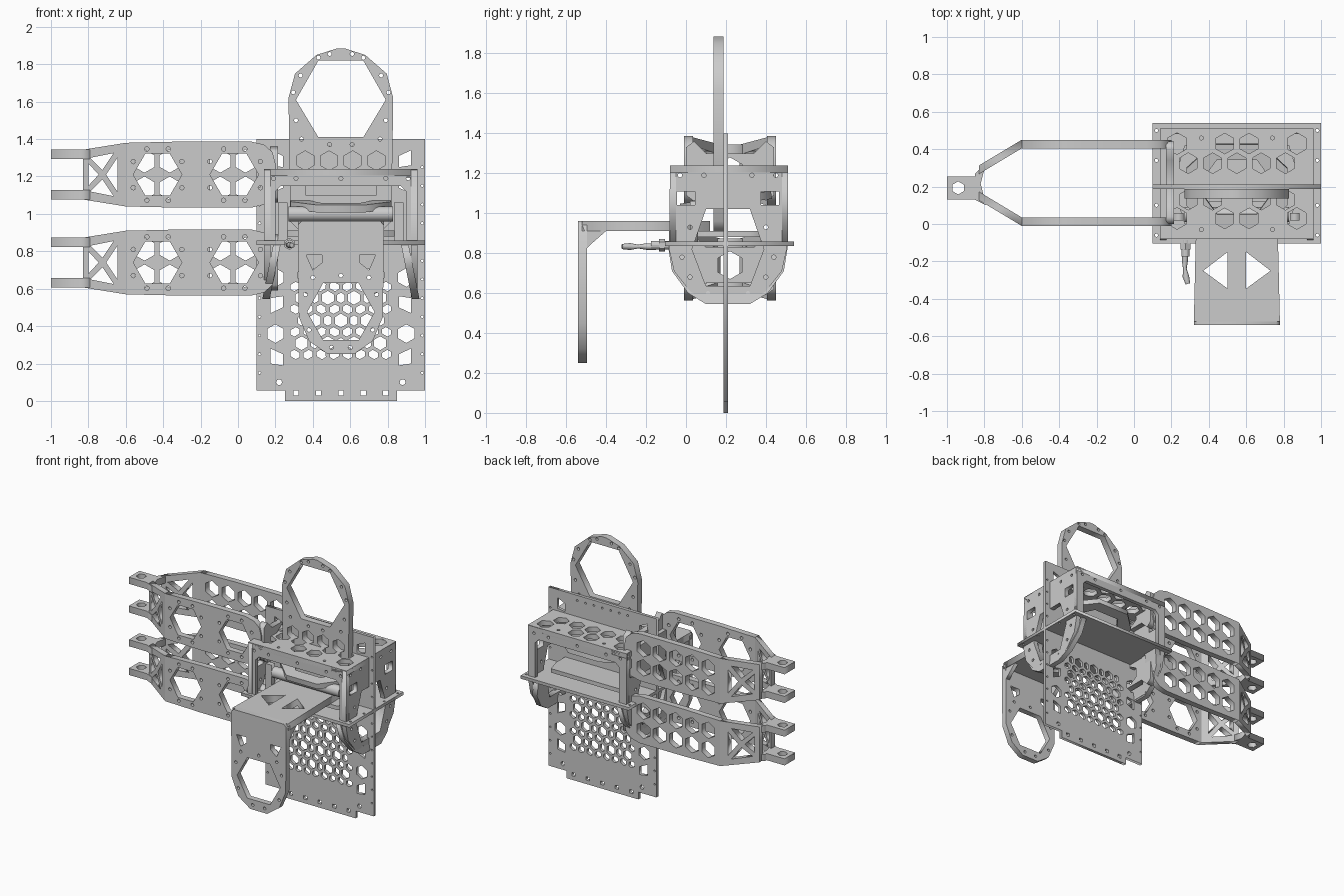
import bpy, bmesh, math
from mathutils import Matrix, Vector

# axis maps: local (u, v, w = thickness) to world
XY = Matrix(((1, 0, 0), (0, 1, 0), (0, 0, 1))).to_4x4()
XZ = Matrix(((1, 0, 0), (0, 0, 1), (0, 1, 0))).to_4x4()
YZ = Matrix(((0, 0, 1), (1, 0, 0), (0, 1, 0))).to_4x4()


def plate(name, axes, outline, holes, lo, hi, extra=None):
    """Flat plate with cut-outs, spanning lo..hi along its thickness axis."""
    cu = bpy.data.curves.new(name, 'CURVE')
    cu.dimensions, cu.fill_mode, cu.extrude = '2D', 'BOTH', (hi - lo) / 2
    for loop in [outline] + holes:
        s = cu.splines.new('POLY')
        s.points.add(len(loop) - 1)
        for p, (u, v) in zip(s.points, loop):
            p.co = (u, v, 0, 1)
        s.use_cyclic_u = True
    tmp = bpy.data.objects.new(name + "_profile", cu)
    bpy.context.collection.objects.link(tmp)
    dg = bpy.context.evaluated_depsgraph_get()
    me = bpy.data.meshes.new_from_object(tmp.evaluated_get(dg))
    bpy.data.objects.remove(tmp)
    m = axes @ Matrix.Translation((0, 0, (lo + hi) / 2))
    me.transform(extra @ m if extra else m)
    bm = bmesh.new()
    bm.from_mesh(me)
    bmesh.ops.remove_doubles(bm, verts=bm.verts, dist=1e-5)
    bmesh.ops.recalc_face_normals(bm, faces=bm.faces)
    bm.to_mesh(me)
    bm.free()
    ob = bpy.data.objects.new(name, me)
    bpy.context.collection.objects.link(ob)
    return ob


def ngon(u, v, r, n=6, rot=90.0, sx=1.0):
    return [(u + sx * r * math.cos(math.radians(rot) + 2 * math.pi * i / n),
             v + r * math.sin(math.radians(rot) + 2 * math.pi * i / n)) for i in range(n)]


def rect(u0, v0, u1, v1):
    return [(u0, v0), (u1, v0), (u1, v1), (u0, v1)]


def dots(pts, r=0.011):
    return [ngon(u, v, r, 8) for u, v in pts]


def sym(half, c):
    """Close a half outline by mirroring it about u = c."""
    return half + [(2 * c - u, v) for u, v in reversed(half)]


C = 0.55  # body centre in x


# --- tall perforated plate ---
def lattice():
    out, a = [], 0.14
    h = a * math.sqrt(3) / 2
    for j in range(-3, 4):
        for i in range(-5, 6):
            x, z = C + (i + 0.5 * (j % 2)) * a, 0.43 + j * h
            out.append(ngon(x, z, 0.037))
            for ang in (0, 60, 120):
                t = math.radians(ang)
                d, n = Vector((math.cos(t), math.sin(t))), Vector((-math.sin(t), math.cos(t)))
                c = Vector((x, z)) + d * a / 2
                out.append([tuple(c + d * p + n * q) for p, q in
                            ((0.02, -0.016), (0.02, 0.016), (0, 0.028),
                             (-0.02, 0.016), (-0.02, -0.016), (0, -0.028))])
    def inside(loop):
        return all(0.27 < u < 0.83 and 0.16 < v < 0.72 for u, v in loop)
    return [l for l in out if inside(l)]


holes = lattice()
for s in (-1, 1):
    x = C + s * 0.35
    holes += [ngon(x, z, 0.05) for z in (0.36, 0.66)]
    for z, k in ((0.24, 1), (0.51, -1), (1.15, -1), (1.3, 1)):
        holes.append([(x - s * 0.04, z - 0.03 - k * 0.02), (x + s * 0.025, z - 0.04),
                      (x + s * 0.025, z + 0.04), (x - s * 0.04, z + 0.03 - k * 0.02)])
    holes += dots([(C + s * 0.435, 0.15 + 0.1 * i) for i in range(12)], 0.007)
    holes += dots([(C + s * 0.33, 0.1)], 0.016)
holes += [rect(x - 0.014, 0.03, x + 0.014, 0.055) for x in (0.31, 0.43, 0.55, 0.67, 0.79)]
holes += dots([(0.34 + 0.07 * i, 1.36) for i in range(7)], 0.008)
plate("upright_panel", XZ, sym([(0.25, 0), (0.25, 0.055), (0.1, 0.055), (0.1, 1.4)], C),
      holes, 0.187, 0.21)

# --- shelf ---
plate("shelf_plate", XY, rect(0.1, -0.105, 1.0, 0.54),
      dots([(x, y) for x in (0.12, 0.98) for y in (-0.06, 0.1, 0.34, 0.5)], 0.009), 0.835, 0.858)

# --- box frame: top, front and back frames, side cheeks ---
hexes = [ngon(x, y, 0.058) for x in (0.23, 0.87) for y in (0.43, 0.03)]
hexes += [ngon(C + d, y, 0.055) for y in (0.43, 0.03) for d in (-0.065, 0.065)]
hexes += [ngon(C + d, y, 0.055) for y in (0.325, 0.13) for d in (-0.26, -0.13, 0, 0.13, 0.26)
          if not (y < 0.2 and d == 0)]
plate("box_top", XY, rect(0.14, -0.08, 0.96, 0.51),
      hexes + dots([(x, y) for x in (0.36, 0.74) for y in (-0.03, 0.46)]), 1.205, 1.24)
frame = sym([(0.19, 0.858), (0.14, 0.858), (0.14, 1.238)], C)
frame = [(0.2, 1.12), (0.2, 0.858), (0.14, 0.858), (0.14, 1.238),
         (0.96, 1.238), (0.96, 0.858), (0.9, 0.858), (0.9, 1.12), (0.87, 1.15), (0.23, 1.15)]
for nm, y in (("front", -0.08), ("back", 0.48)):
    plate("box_frame_" + nm, XZ, frame, dots([(x, 1.19) for x in (0.19, 0.31, 0.55, 0.79, 0.91)]),
          y, y + 0.03)

cy = 0.21
cheek = sym([(0.1, 0.555), (0.02, 0.61), (-0.06, 0.71), (-0.085, 0.82), (-0.08, 1.236)], cy)
cut = [[(0.03, 0.82), (0.1, 1.02), (0.32, 1.02), (0.39, 0.82), (0.32, 0.635), (0.1, 0.635)],
       rect(-0.045, 1.04, 0.045, 1.11), rect(0.375, 1.04, 0.465, 1.11)]
cut += dots([(cy + s * u, v) for s in (-1, 1) for u, v in
             ((0.24, 1.19), (0.12, 1.19), (0.19, 0.93), (0.23, 0.78), (0.19, 0.68), (0.1, 0.6))])
plate("side_cheek_left", YZ, cheek, cut, 0.14, 0.175)
plate("side_cheek_right", YZ, cheek, cut, 0.925, 0.96)
# slanted loop rims beneath the cheeks
rim = sym([(0.1, 0.545), (0.01, 0.6), (-0.07, 0.71), (-0.09, 0.835)], cy)
rim_in = [(0.39, 0.835), (0.39, 0.8), (0.32, 0.635), (0.1, 0.635), (0.03, 0.8), (0.03, 0.835)]
half = rim[:4] + rim_in[::-1] + rim[4:]
for s, nm in ((-1, "left"), (1, "right")):
    sh = Matrix.Identity(4)
    sh[0][2], sh[0][3] = -s * 0.2, s * 0.2 * 0.545
    x = C + s * 0.4
    plate("loop_rim_" + nm, YZ, half, [], x - 0.02, x + 0.02, sh)

# --- upper loop bracket ---
loop = sym([(0.34, 0.9), (0.28, 0.96), (0.27, 1.62), (0.305, 1.75), (0.42, 1.85), (0.53, 1.885)], C)
hol = [[(0.31, 1.61), (0.43, 1.82), (0.67, 1.82), (0.79, 1.61), (0.67, 1.41), (0.43, 1.41)]]
hol += [ngon(x, 1.285, 0.052) for x in (0.36, 0.487, 0.613, 0.74)]
hol += [rect(0.36, 1.1, 0.74, 1.15)]
hol += dots([(C + s * u, v) for s in (-1, 1) for u, v in
             ((0.24, 1.5), (0.255, 1.65), (0.215, 1.74), (0.12, 1.835), (0.06, 1.855), (0.06, 1.37), (0.21, 1.4))])
plate("upper_loop", XZ, loop, hol, 0.137, 0.188)

# --- front loop bracket: shelf arm, hanging face, gussets ---
plate("front_arm", XY, sym([(0.32, -0.52), (0.335, 0.12)], C),
      [[(0.37, -0.25), (0.5, -0.15), (0.5, -0.345)], [(0.73, -0.25), (0.6, -0.345), (0.6, -0.15)]],
      0.91, 0.962)
face = sym([(0.48, 0.25), (0.38, 0.32), (0.325, 0.45), (0.32, 0.94), (0.34, 0.962)], C)
fh = [[(0.37, 0.475), (0.455, 0.63), (0.645, 0.63), (0.73, 0.475), (0.645, 0.325), (0.455, 0.325)],
      [(0.365, 0.78), (0.45, 0.78), (0.45, 0.74), (0.4, 0.7)],
      [(0.735, 0.78), (0.7, 0.7), (0.65, 0.74), (0.65, 0.78)]]
fh += dots([(0.55, 0.67), (0.4, 0.66), (0.7, 0.66), (0.36, 0.57), (0.74, 0.57),
            (0.38, 0.38), (0.72, 0.38), (0.5, 0.285), (0.6, 0.285)])
plate("front_loop", XZ, face, fh, -0.54, -0.497)
for i, x in enumerate((0.325, 0.745)):
    plate("front_gusset_%d" % i, YZ, [(-0.5, 0.92), (-0.5, 0.82), (-0.47, 0.85), (-0.39, 0.92)],
          [], x, x + 0.03)

# --- inner cradle: bowed loop, roll and posts ---
tilt = Matrix.Translation((C, 0.2, 1.06)) @ Matrix.Rotation(math.radians(8), 4, 'X')
plate("cradle_loop", XY, sym([(-0.27, -0.1), (-0.27, 0.1), (-0.13, 0.23)][::-1] + [(-0.13, -0.23)], 0),
      [ngon(0, 0, 0.17, 6, 0, 1.25)], -0.02, 0.02, tilt)
plate("cradle_tray", XY, sym([(0.27, 0.0), (0.24, 0.1), (0.24, 0.32), (0.27, 0.42)], C), [], 0.88, 0.91)
for s in (-1, 1):
    plate("cradle_post_%s" % ("left" if s < 0 else "right"), XZ,
          rect(C + s * 0.31 - 0.025, 0.858, C + s * 0.31 + 0.025, 1.06), [], 0.02, 0.06)
bpy.ops.mesh.primitive_cylinder_add(vertices=24, radius=0.04, depth=0.56, location=(C, 0.05, 1.0),
                                    rotation=(0, math.pi / 2, 0))
bpy.context.object.name = "cradle_roll"
bpy.ops.object.shade_smooth_by_angle()

# --- two forked arms ---
def arm(nm, zc):
    def up(loop):
        return [(u, v + zc) for u, v in loop]
    outer = [(-0.6, 0.17), (-0.3, 0.177), (0.07, 0.177), (0.14, 0.16), (0.185, 0.12), (0.2, 0.06)]
    outer = outer + [(u, -v) for u, v in reversed(outer)]
    big = [ngon(x, 0, 0.13, 6, 0) for x in (-0.43, -0.02)]
    big += dots([(x + d, v) for x in (-0.43, -0.02) for d in (-0.057, 0.057) for v in (-0.137, 0.137)]
                + [(x, v) for x in (-0.56, -0.3, -0.15, 0.12) for v in (-0.07, 0.07)], 0.012)
    small = [ngon(-0.5 + 0.135 * i + 0.0 * s, s * 0.072, 0.062) for i in range(5) for s in (-1, 1)]
    tri = [[(-0.645, 0.09), (-0.645, -0.09), (-0.705, 0)], [(-0.8, 0.06), (-0.745, 0), (-0.8, -0.06)],
           [(-0.79, 0.09), (-0.665, 0.115), (-0.725, 0.025)], [(-0.79, -0.09), (-0.725, -0.025), (-0.665, -0.115)]]
    taper = [(-0.6, 0.17), (-0.83, 0.133), (-0.83, -0.133), (-0.6, -0.17)]
    for side, y, cuts, k in (("front", -0.01, big, 1), ("back", 0.405, small, -1)):
        plate(f"{nm}_arm_{side}", XZ, up(outer), [up(h) for h in cuts], y, y + 0.045)
        sh = Matrix.Identity(4)
        sh[1][0], sh[1][3] = -k * 0.6, -k * 0.36
        plate(f"{nm}_arm_taper_{side}", XZ, up(taper), [up(h) for h in tri], y, y + 0.045, sh)
    # prongs with pin holes
    for s in (-1, 1):
        z = zc + s * 0.108
        plate(f"{nm}_prong_{'low' if s < 0 else 'high'}", XY,
              [(-1, 0.13), (-0.85, 0.13), (-0.79, 0.1), (-0.82, 0.215), (-0.79, 0.33), (-0.85, 0.27), (-0.85, 0.255), (-1, 0.255)],
              [ngon(-0.94, 0.193, 0.035)], z - 0.025, z + 0.025)
    # hub end between the two plates
    plate(f"{nm}_arm_hub", YZ, up(sym([(0.0, -0.12), (0.0, 0.12), (0.04, 0.15), (0.1, 0.09)], 0.22)[:4]
          + [(0.34, 0.09), (0.4, 0.15), (0.44, 0.12), (0.44, -0.12), (0.4, -0.15), (0.34, -0.09), (0.1, -0.09), (0.04, -0.15)]),
          [up(ngon(0.22, 0, 0.07))], 0.17, 0.215)


arm("lower", 0.74)
arm("upper", 1.21)

# --- hose connector at the front ---
for nm, r, y, d, n in (("connector_nut", 0.032, -0.12, 0.03, 6), ("connector_barrel", 0.022, -0.13, 0.09, 16)):
    bpy.ops.mesh.primitive_cylinder_add(vertices=n, radius=r, depth=d, location=(0.275, y, 0.84),
                                        rotation=(math.pi / 2, 0, 0))
    bpy.context.object.name = nm
cu = bpy.data.curves.new("hose", 'CURVE')
cu.dimensions, cu.bevel_depth, cu.bevel_resolution, cu.use_fill_caps = '3D', 0.016, 2, True
s = cu.splines.new('POLY')
path = [(0.275, -0.15, 1), (0.272, -0.2, 1), (0.272, -0.24, 0.6), (0.277, -0.28, 1.1), (0.288, -0.32, 0.8)]
s.points.add(len(path) - 1)
for p, (x, y, r) in zip(s.points, path):
    p.co, p.radius = (x, y, 0.833, 1), r
bpy.context.collection.objects.link(bpy.data.objects.new("hose", cu))
